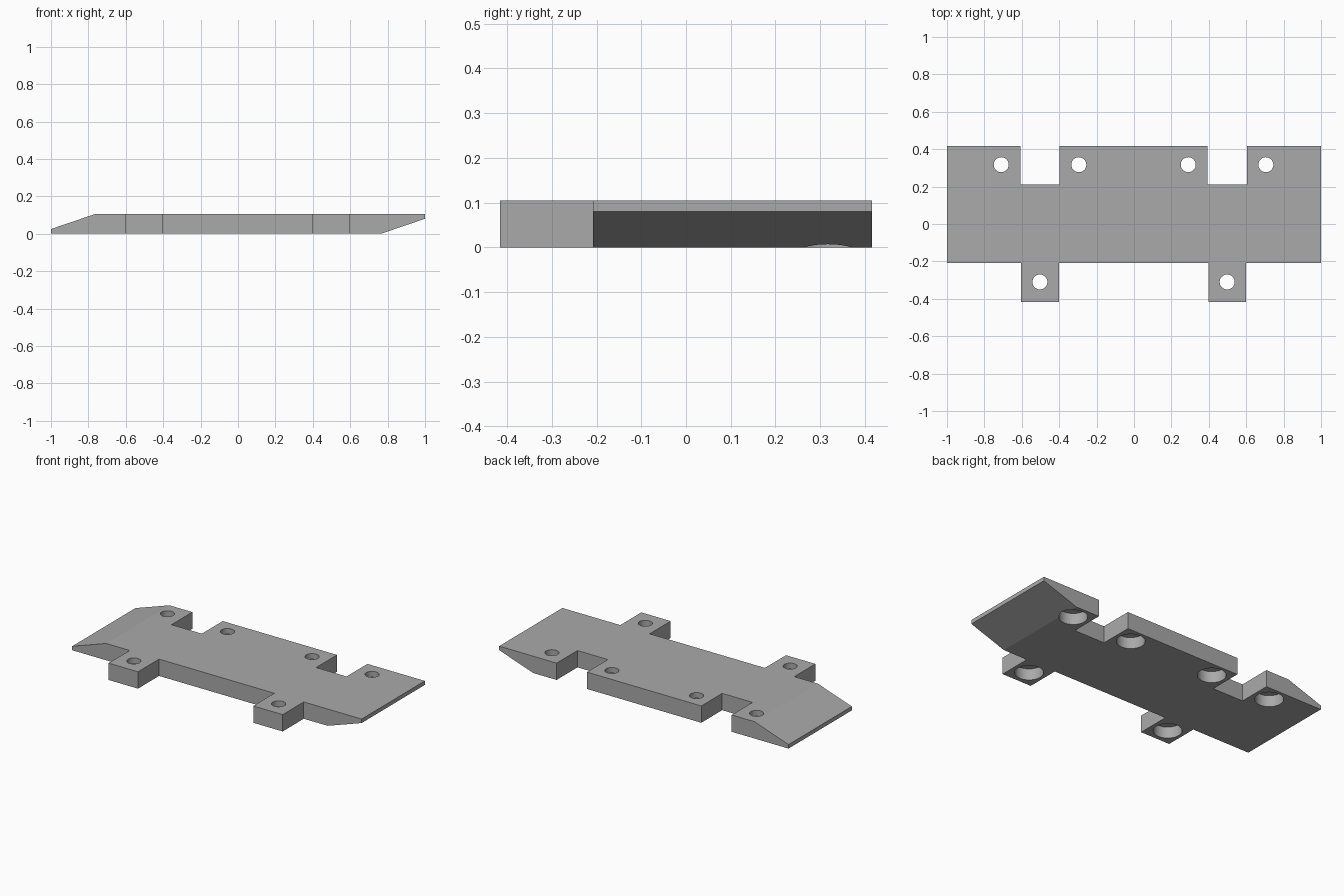
import bpy, bmesh
from mathutils import Vector

cube = bpy.data.objects.get("Cube")
if cube:
    bpy.data.objects.remove(cube, do_unlink=True)

THICK = 0.105
BACK, NOTCH, FRONT, TAB = 0.416, 0.21, -0.208, -0.416

grey = bpy.data.materials.new("plain grey")
grey.use_nodes = True
colour = (0.4, 0.4, 0.4, 1)
grey.diffuse_color = colour
grey.node_tree.nodes["Principled BSDF"].inputs["Base Color"].default_value = colour


def make_object(name, bm):
    bmesh.ops.recalc_face_normals(bm, faces=bm.faces)
    mesh = bpy.data.meshes.new(name)
    bm.to_mesh(mesh)
    bm.free()
    mesh.materials.append(grey)
    obj = bpy.data.objects.new(name, mesh)
    bpy.context.collection.objects.link(obj)
    return obj


def slice_off(bm, point, normal):
    """Cut away everything on the normal side and cap the cut."""
    cut = bmesh.ops.bisect_plane(
        bm, geom=bm.verts[:] + bm.edges[:] + bm.faces[:], dist=1e-5,
        plane_co=point, plane_no=Vector(normal).normalized(), clear_outer=True)
    edges = [e for e in cut["geom_cut"] if isinstance(e, bmesh.types.BMEdge)]
    bmesh.ops.holes_fill(bm, edges=[e for e in edges if e.is_boundary], sides=0)


# Plate outline with two front tabs and two back notches
outline = [
    (-1, FRONT), (-0.603, FRONT), (-0.603, TAB), (-0.4, TAB), (-0.4, FRONT),
    (0.397, FRONT), (0.397, TAB), (0.6, TAB), (0.6, FRONT), (1, FRONT),
    (1, BACK), (0.603, BACK), (0.603, NOTCH), (0.393, NOTCH), (0.393, BACK),
    (-0.397, BACK), (-0.397, NOTCH), (-0.607, NOTCH), (-0.607, BACK), (-1, BACK)]
bm = bmesh.new()
base = bm.faces.new([bm.verts.new((x, y, 0)) for x, y in outline])
top = bmesh.ops.extrude_face_region(bm, geom=[base])
bmesh.ops.translate(bm, vec=(0, 0, THICK),
                    verts=[v for v in top["geom"] if isinstance(v, bmesh.types.BMVert)])

# Sloped ends: upper side on the right, underside on the left
slice_off(bm, (-0.765, 0, THICK), (-0.08, 0, 0.235))
slice_off(bm, (0.765, 0, 0), (0.08, 0, -0.235))
plate = make_object("mounting_plate", bm)

# Stepped screw holes, wide from below and narrow at the top
holes = [(-0.71, 0.317), (-0.295, 0.317), (0.29, 0.317), (0.705, 0.317),
         (-0.503, -0.31), (0.498, -0.31)]
profile = [(0.08, -0.05), (0.08, 0.07), (0.04, 0.07), (0.04, 0.15)]
bm = bmesh.new()
for x, y in holes:
    rings = []
    for radius, z in profile:
        ring = bmesh.ops.create_circle(bm, segments=48, radius=radius)["verts"]
        bmesh.ops.translate(bm, verts=ring, vec=(x, y, z))
        rings.append(ring)
    for low, high in zip(rings, rings[1:]):
        for i in range(48):
            j = (i + 1) % 48
            bm.faces.new((low[i], low[j], high[j], high[i]))
    bm.faces.new(rings[0])
    bm.faces.new(rings[-1])
cutter = make_object("screw_hole_cutter", bm)
cutter.hide_render = True
cutter.hide_set(True)
cutter.display_type = 'WIRE'

drill = plate.modifiers.new("screw_holes", 'BOOLEAN')
drill.operation = 'DIFFERENCE'
drill.solver = 'EXACT'
drill.object = cutter

# Apply the drilling, then smooth only the round walls
bpy.context.view_layer.objects.active = plate
plate.select_set(True)
bpy.ops.object.modifier_apply(modifier=drill.name)
bpy.data.objects.remove(cutter, do_unlink=True)
bpy.ops.object.shade_smooth_by_angle(angle=0.3)
